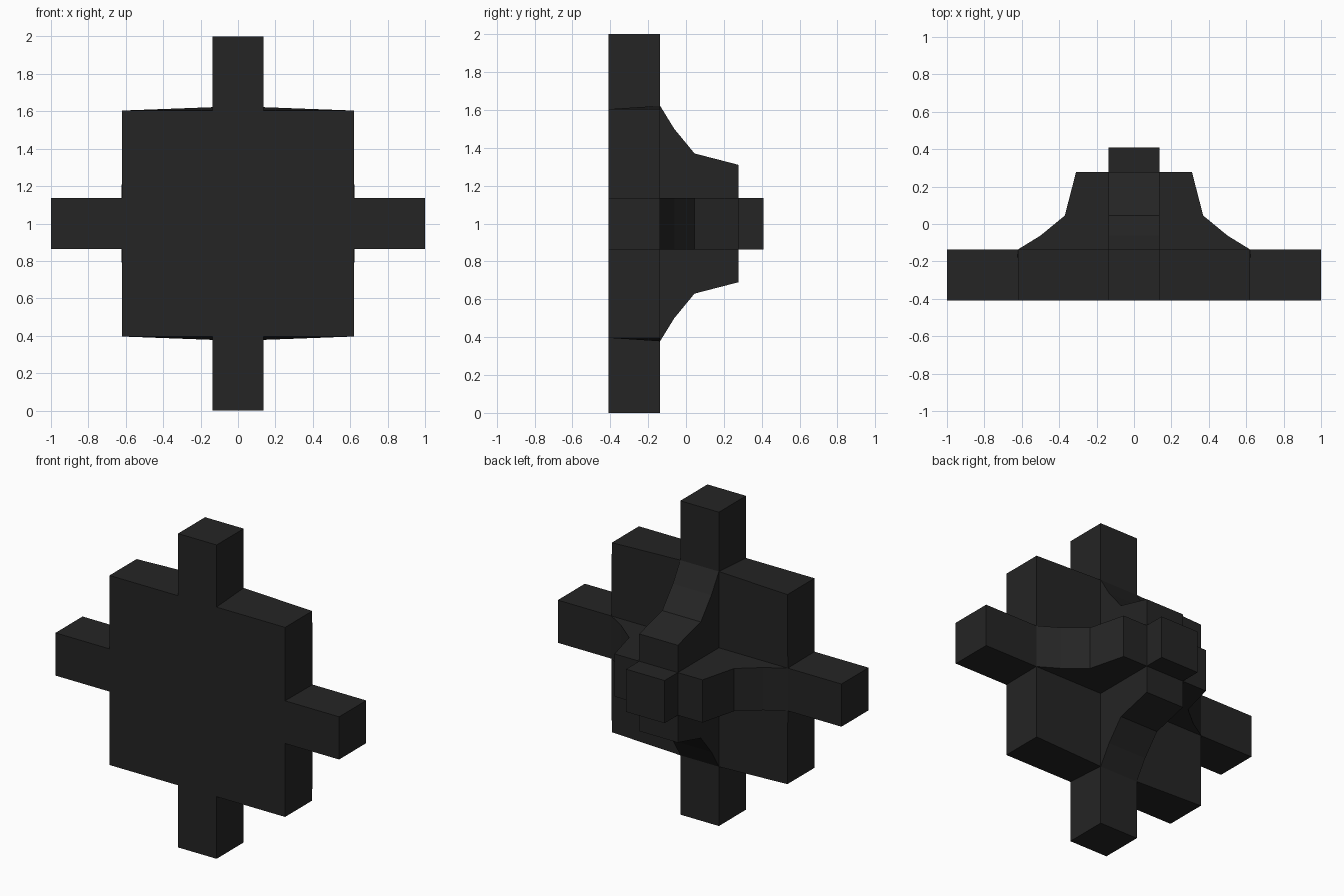
import bpy, bmesh
from mathutils import Vector

if "Cube" in bpy.data.objects:
    bpy.data.objects.remove(bpy.data.objects["Cube"])

H = 0.136                                # half width of every arm and post
FRONT, BACK, STEP, TIP = -0.41, -0.137, 0.277, 0.41
BRACE = [(0.622, BACK), (0.5, -0.062), (0.37, 0.045), (0.31, STEP), (H, STEP)]
CX, CZ = 0.619, 0.604                    # corner of the square plate

bm = bmesh.new()


def face(points):
    """Face from (x, y, z) points, z measured from the centre of the model."""
    bm.faces.new([bm.verts.new((x, y, z + 1)) for x, y, z in points])


# Four arms with stepped braces behind them
for ux, uz in ((1, 0), (0, 1), (-1, 0), (0, -1)):
    def p(r, s, y):
        return (r * ux - s * uz, y, r * uz + s * ux)
    root = CX if ux else CZ              # where the plate meets the arm in front
    outline = [(1, FRONT), (1, BACK)] + BRACE
    for (r0, y0), (r1, y1) in zip(outline, outline[1:]):
        face([p(r0, -H, y0), p(r0, H, y0), p(r1, H, y1), p(r1, -H, y1)])
    face([p(r, s, FRONT) for r, s in
          ((H, -H), (root, -H), (1, -H), (1, H), (root, H), (H, H))])
    for s in (-H, H):
        face([p(root, s, FRONT), p(1, s, FRONT), p(1, s, BACK), p(0.622, s, BACK)])
        face([p(r, s, y) for r, y in BRACE + [(H, BACK)]])
    # sides of the centre post
    face([p(H, -H, STEP), p(H, H, STEP), p(H, H, TIP), p(H, -H, TIP)])

# Front and rear faces of the centre post
for y in (FRONT, TIP):
    face([(-H, y, -H), (H, y, -H), (H, y, H), (-H, y, H)])

# Four plate panels between the arms
for sx in (-1, 1):
    for sz in (-1, 1):
        def q(x, y, z):
            return (sx * x, y, sz * z)
        front = [q(H, FRONT, H), q(CX, FRONT, H), q(CX, FRONT, CZ), q(H, FRONT, CZ)]
        back = [q(H, BACK, H), q(0.622, BACK, H), q(CX, BACK, CZ), q(H, BACK, 0.622)]
        face(front)
        face(back)
        for i in (1, 2):
            face([front[i], front[i + 1], back[i + 1], back[i]])

bmesh.ops.remove_doubles(bm, verts=bm.verts, dist=0.0005)
bmesh.ops.recalc_face_normals(bm, faces=bm.faces)

mesh = bpy.data.meshes.new("braced_cross_plate")
bm.to_mesh(mesh)
bm.free()
mat = bpy.data.materials.new("charcoal_black")
mat.diffuse_color = (0.018, 0.018, 0.018, 1)
mat.use_nodes = True
mat.node_tree.nodes["Principled BSDF"].inputs["Base Color"].default_value = mat.diffuse_color
mesh.materials.append(mat)
obj = bpy.data.objects.new("braced_cross_plate", mesh)
bpy.context.collection.objects.link(obj)
